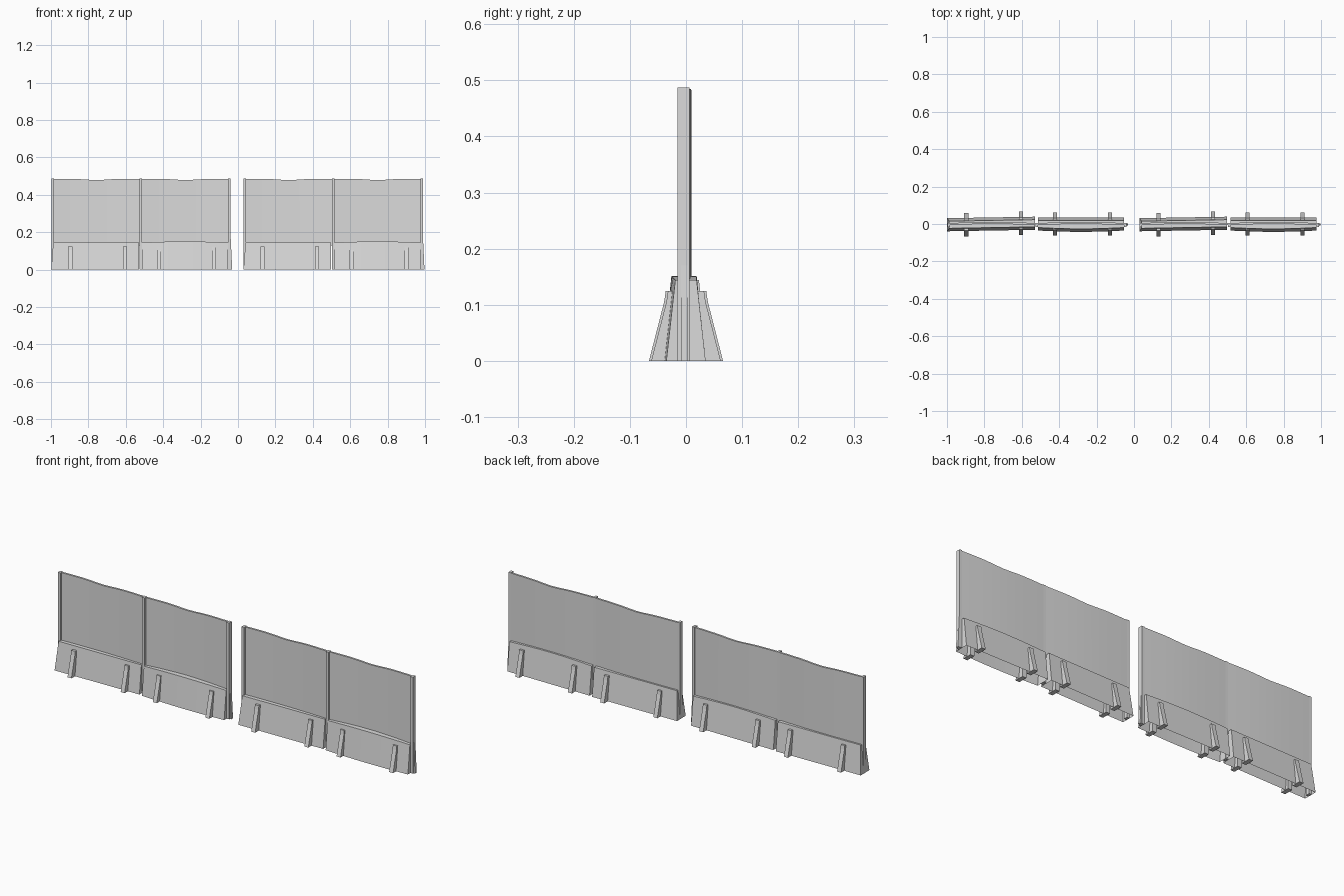
import bpy
import math

cube = bpy.data.objects.get("Cube")
if cube:
    bpy.data.objects.remove(cube, do_unlink=True)

grey = bpy.data.materials.new("light_grey")
grey.use_nodes = True
grey.diffuse_color = (0.71, 0.71, 0.71, 1)
grey.node_tree.nodes["Principled BSDF"].inputs["Base Color"].default_value = grey.diffuse_color


def loft(name, sections, open_side=False):
    """Capped solid through matching loops of points; open_side drops the closing strip."""
    n = len(sections[0])
    verts = [p for s in sections for p in s]
    faces = [tuple(range(n))[::-1],
             tuple(range(len(verts) - n, len(verts)))]
    for i in range(len(sections) - 1):
        for j in range(n - 1 if open_side else n):
            a, b = i * n + j, i * n + (j + 1) % n
            faces.append((a, b, b + n, a + n))
    mesh = bpy.data.meshes.new(name)
    mesh.from_pydata(verts, [], faces)
    mesh.materials.append(grey)
    ob = bpy.data.objects.new(name, mesh)
    bpy.context.collection.objects.link(ob)
    return ob


def smooth(ob):
    bpy.ops.object.select_all(action='DESELECT')
    bpy.context.view_layer.objects.active = ob
    ob.select_set(True)
    bpy.ops.object.shade_smooth_by_angle(angle=math.radians(20))


def stations(x0, x1, count=8):
    for i in range(count + 1):
        t = i / count
        yield x0 + (x1 - x0) * t, t, math.sin(math.pi * t)


def base(name, x0, x1, skew, bulge, flare):
    # Hollow footing, open below, skewed or bowed along its length
    loops = []
    for x, t, s in stations(x0, x1):
        y = skew * (2 * t - 1)
        f = y - bulge * s
        top = 0.144 + bulge * s
        foot = x - flare * (1 - t)
        loops.append([(foot, y + 0.035, 0), (x, y + 0.019, top),
                      (x, f - 0.019, top), (foot, f - 0.035, 0)])
    smooth(loft(name, loops, open_side=True))


def wall(name, x0, x1):
    # Thin panel, bowed to the back with a short dip in its top edge
    loops = []
    for x, t, s in stations(x0, x1, 12):
        y, top = 0.005 * s, 0.485 - 0.006 * s ** 8
        f, b = y - 0.005, y + 0.005
        loops.append([(x, f, 0.13), (x, b, 0.13), (x, b, top), (x, f, top)])
    smooth(loft(name, loops))


def rib(name, x, y, side):
    # Sloped buttress on one side of a footing
    profile = [(0.015, 0), (0.062, 0), (0.035, 0.105), (0.032, 0.125), (0.015, 0.125)]
    loft(name, [[(x + dx, y + side * py, pz) for py, pz in profile]
                for dx in (-0.011, 0.011)])


def post(name, x, flare):
    # Upright standing proud of the panels, with a tapered foot at the far end
    w, f, b = 0.007, -0.015, 0.006
    loft(name, [[(x - w, f, z), (x + w, f, z), (x + w, b, z), (x - w, b, z)]
                for z in (0, 0.487)])
    if flare:
        outline = [(x, 0), (x + w + flare, 0), (x + w, 0.17), (x, 0.17)]
        loft(name + "_foot", [[(px, y, pz) for px, pz in outline]
                              for y in (-0.009, 0.004)])


for label, off in (("right", 0), ("left", 1.028)):
    for i, (x0, x1, skew, bulge, flare) in enumerate(((-0.988, -0.53, 0.004, 0, 0.011),
                                                      (-0.513, -0.053, 0, 0.007, 0))):
        tag = f"{label}_{i + 1}"
        base("base_" + tag, x0 + off, x1 + off, skew, bulge, flare)
        wall("wall_" + tag, x0 + off - 0.002, x1 + off + 0.006)
        for j, (x, lean) in enumerate(((x0 + 0.091, -1), (x1 - 0.075, 1))):
            for side, word in ((-1, "front"), (1, "back")):
                rib(f"rib_{word}_{tag}_{j + 1}", x + off, skew * lean, side)
    for k, (x, flare) in enumerate(((-0.991, 0), (-0.519, 0), (-0.046, 0.008))):
        post(f"post_{label}_{k + 1}", x + off, flare)
